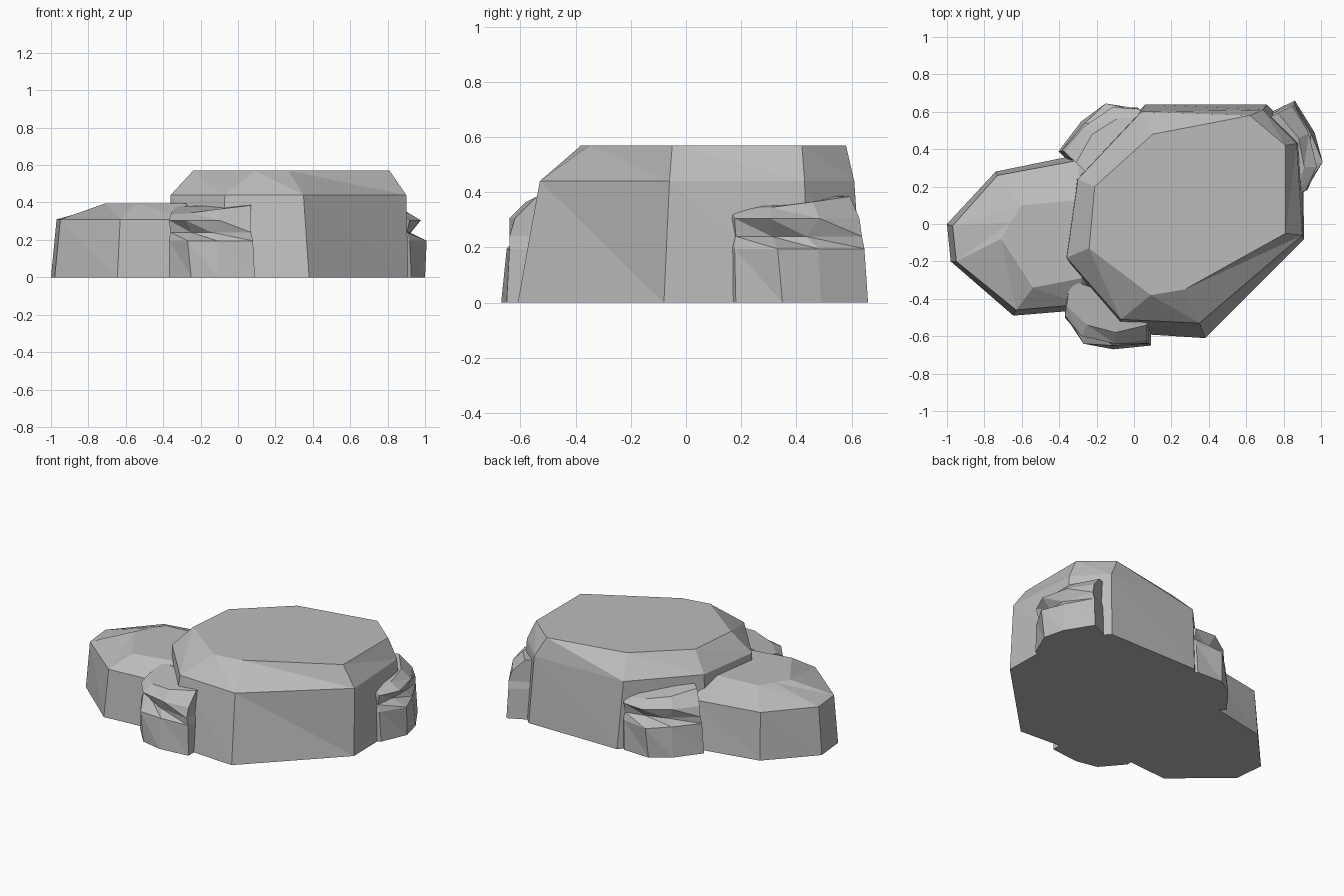
import bpy
import bmesh
from math import radians
from mathutils import Matrix, Vector

default_cube = bpy.data.objects.get("Cube")
if default_cube:
    bpy.data.objects.remove(default_cube, do_unlink=True)

# One flat stone colour for every rock
stone = bpy.data.materials.new("stone_grey")
stone.use_nodes = True
stone_colour = (0.5, 0.5, 0.5, 1)
stone.diffuse_color = stone_colour
shader = next(node for node in stone.node_tree.nodes if node.type == "BSDF_PRINCIPLED")
shader.inputs["Base Color"].default_value = stone_colour
shader.inputs["Roughness"].default_value = 0.9


def at_height(height, outline):
    """Lift a flat outline to one height."""
    return [(x, y, height) for x, y in outline]


def loft_rock(name, rings, transform=None):
    """Skin a faceted, closed rock through rings of equal point count."""
    mesh_builder = bmesh.new()
    loops = [[mesh_builder.verts.new(point) for point in ring] for ring in rings]
    count = len(loops[0])
    for lower, upper in zip(loops, loops[1:]):
        for i in range(count):
            j = (i + 1) % count
            # Split along the diagonal from the upper start to the lower end
            mesh_builder.faces.new((lower[i], lower[j], upper[i]))
            mesh_builder.faces.new((lower[j], upper[j], upper[i]))
    mesh_builder.faces.new(list(reversed(loops[0])))
    mesh_builder.faces.new(loops[-1])
    bmesh.ops.recalc_face_normals(mesh_builder, faces=mesh_builder.faces[:])
    if transform:
        mesh_builder.transform(transform)
    mesh = bpy.data.meshes.new(name)
    mesh_builder.to_mesh(mesh)
    mesh_builder.free()
    mesh.materials.append(stone)
    rock = bpy.data.objects.new(name, mesh)
    bpy.context.scene.collection.objects.link(rock)
    return rock


# Large flat-topped boulder: foot, shoulder and plateau
boulder_foot = [(-.37, -.18), (-.09, -.58), (.38, -.61), (.91, -.08),
                (.9, .44), (.71, .64), (.06, .64), (-.32, .24)]
boulder_shoulder = [(-.36, -.18), (-.07, -.51), (.35, -.53), (.9, -.06),
                    (.87, .43), (.69, .61), (.04, .6), (-.3, .24)]
boulder_plateau = [(-.24, -.13), (.09, -.38), (.27, -.35), (.81, -.05),
                   (.81, .42), (.62, .58), (.1, .48), (-.21, .2)]
loft_rock("large_boulder", [at_height(0, boulder_foot),
                            at_height(.44, boulder_shoulder),
                            at_height(.57, boulder_plateau)])

# Lower boulder tucked against the side of the large one
low_foot = [(-1, 0), (-.98, -.2), (-.645, -.49), (-.28, -.46),
            (0, 0), (-.3, .37), (-.74, .28)]
low_shoulder = [(-.97, -.01), (-.95, -.2), (-.63, -.46), (-.28, -.43),
                (0, 0), (-.3, .34), (-.73, .26)]
low_plateau = [(-.66, .01), (-.71, -.08), (-.54, -.34), (-.28, -.29),
               (-.1, 0), (-.28, .13), (-.6, .1)]
loft_rock("low_boulder", [at_height(0, low_foot),
                          at_height(.31, low_shoulder),
                          at_height(.395, low_plateau)])

# Small notched rock: foot, ledge, notch, brow and crown
# Its origin is the second corner of the foot
notched_foot = [(-.12, .14), (0, 0), (.14, -.03), (.34, -.01), (.34, .2), (-.11, .34)]
notched_ledge = [(-.12, .15), (-.02, 0), (.14, -.01), (.33, 0), (.33, .2), (-.11, .34)]
notched_cut = [(-.11, .16), (0, .09), (.11, .03), (.32, 0), (.32, .2), (-.11, .34)]
notched_brow = [(-.12, .15), (-.03, .04), (.15, 0), (.32, .02), (.32, .2), (-.11, .34)]
notched_crown = [(-.11, .2, .335), (0, .1, .345), (.15, .06, .365),
                 (.32, .1, .385), (.32, .2, .39), (-.09, .34, .38)]
notched_rings = [at_height(0, notched_foot), at_height(.195, notched_ledge),
                 at_height(.24, notched_cut), at_height(.305, notched_brow),
                 notched_crown]

# Three turned copies around the large boulder
placements = {
    "front_small_rock": ((-.25, -.64, 0), 0),
    "right_small_rock": ((1, .35, 0), 116),
    "back_small_rock": ((-.165, .63, 0), 227),
}
for name, (position, turn) in placements.items():
    placed = Matrix.Translation(Vector(position)) @ Matrix.Rotation(radians(turn), 4, "Z")
    loft_rock(name, notched_rings, placed)
